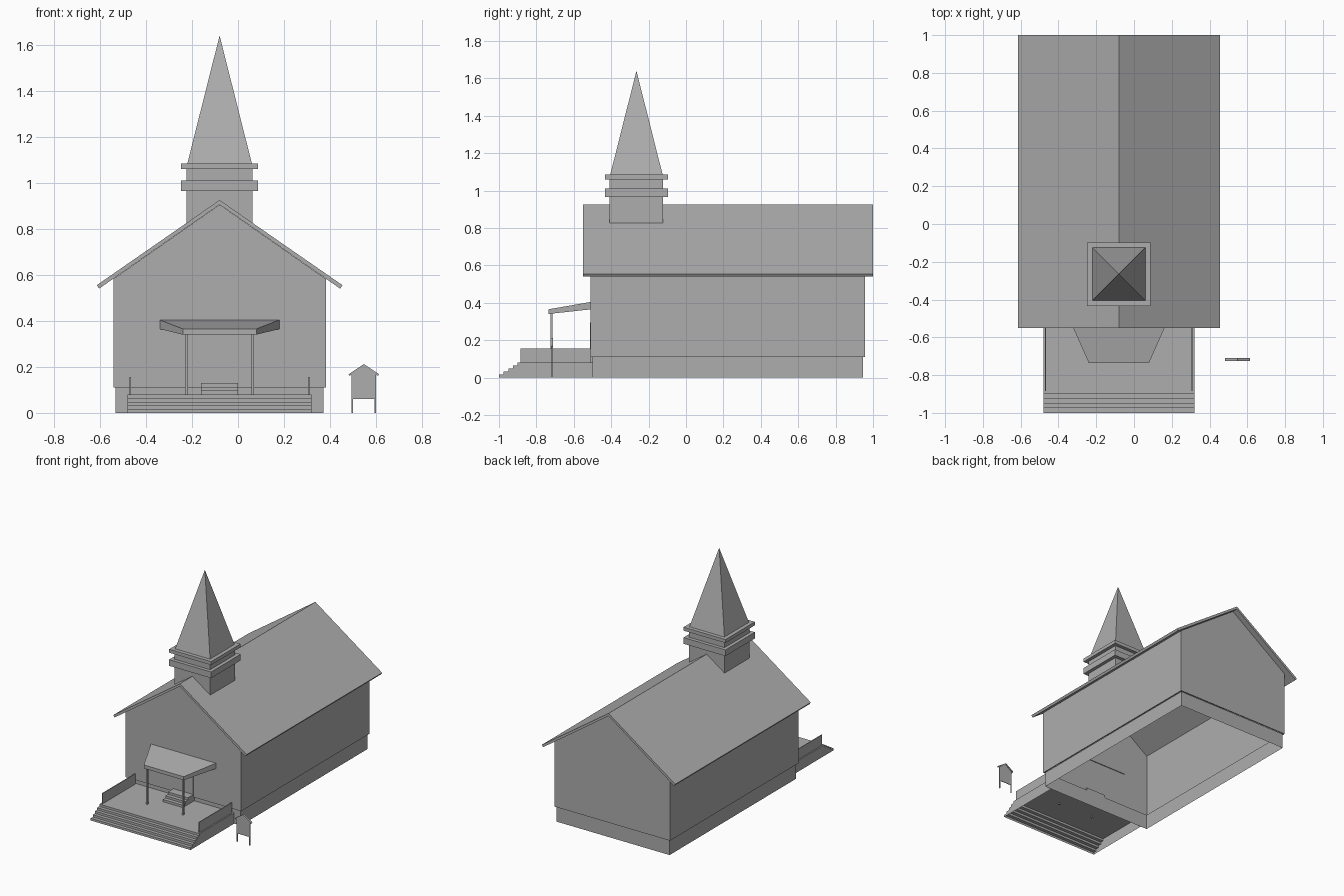
import bpy
import bmesh
from mathutils import Vector

cube = bpy.data.objects.get("Cube")
if cube:
    bpy.data.objects.remove(cube, do_unlink=True)

grey = bpy.data.materials.new("plain_grey")
grey.use_nodes = True
colour = (0.42, 0.42, 0.42, 1)
grey.diffuse_color = colour
grey.node_tree.nodes["Principled BSDF"].inputs["Base Color"].default_value = colour

CX = -0.08          # centre line of the building
FRONT = -0.51       # front wall
TOWER_Y = -0.265


def finish(name, bm):
    mesh = bpy.data.meshes.new(name)
    bm.to_mesh(mesh)
    bm.free()
    mesh.materials.append(grey)
    obj = bpy.data.objects.new(name, mesh)
    bpy.context.collection.objects.link(obj)
    return obj


def prism(points, start, end, axis="y"):
    """Extrude an (x, z) profile along y, or a (y, z) profile along x."""
    bm = bmesh.new()
    place = (lambda p, d: (p[0], d, p[1])) if axis == "y" else (lambda p, d: (d, p[0], p[1]))
    face = bm.faces.new([bm.verts.new(place(p, start)) for p in points])
    out = bmesh.ops.extrude_face_region(bm, geom=[face], use_keep_orig=True)
    shift = Vector(place((0, 0), end - start))
    bmesh.ops.translate(bm, vec=shift, verts=[v for v in out["geom"] if isinstance(v, bmesh.types.BMVert)])
    bmesh.ops.recalc_face_normals(bm, faces=bm.faces)
    return bm


def box_mesh(x0, x1, y0, y1, z0, z1):
    return prism([(x0, z0), (x1, z0), (x1, z1), (x0, z1)], y0, y1)


def box(name, *bounds):
    return finish(name, box_mesh(*bounds))


def drop_faces(bm, test):
    bm.normal_update()
    bmesh.ops.delete(bm, geom=[f for f in bm.faces if test(f.normal.z)], context="FACES")


def gable(cx, half, low, eave, peak):
    return [(cx - half, low), (cx + half, low), (cx + half, eave), (cx, peak), (cx - half, eave)]


def chevron(cx, half, eave, peak, thick, lean):
    return [(cx - half, eave), (cx, peak), (cx + half, eave),
            (cx + half - lean, eave - thick), (cx, peak - thick * 1.3), (cx - half + lean, eave - thick)]


# Hollow walls with a narrow ledge under them
walls = prism(gable(CX, 0.462, 0.11, 0.582, 0.905), FRONT, 0.957)
walls.normal_update()
floor = [f for f in walls.faces if f.normal.z < -0.9]
bmesh.ops.inset_region(walls, faces=floor, thickness=0.01)
bmesh.ops.delete(walls, geom=floor, context="FACES")
drop_faces(walls, lambda z: z > 0.3)
finish("walls", walls)

# Foundation, open above and below
foundation = box_mesh(CX - 0.452, CX + 0.452, -0.50, 0.947, 0, 0.11)
drop_faces(foundation, lambda z: abs(z) > 0.9)
finish("foundation", foundation)

# Main roof
finish("main_roof", prism(chevron(CX, 0.534, 0.555, 0.925, 0.015, 0.01), -0.55, 1.0))

# Steeple: base cut to sit on the ridge, two bands and a spire
base = [(CX - 0.143, 0.82), (CX, 0.915), (CX + 0.143, 0.82), (CX + 0.143, 1.07), (CX - 0.143, 1.07)]
finish("steeple_base", prism(base, TOWER_Y - 0.143, TOWER_Y + 0.143))
for name, low, high in (("lower_band", 0.965, 1.01), ("upper_band", 1.06, 1.085)):
    box(name, CX - 0.168, CX + 0.168, TOWER_Y - 0.168, TOWER_Y + 0.168, low, high)
spire = box_mesh(CX - 0.14, CX + 0.14, TOWER_Y - 0.14, TOWER_Y + 0.14, 1.085, 1.64)
bmesh.ops.pointmerge(spire, verts=[v for v in spire.verts if v.co.z > 1.5], merge_co=(CX, TOWER_Y, 1.64))
finish("spire", spire)


def stairs(name, x0, x1, y0, y1, z0, rise, run, count):
    """Steps climbing towards the back, open underneath."""
    profile = [(y0, z0)]
    for i in range(count):
        profile += [(y0 + i * run, z0 + (i + 1) * rise),
                    (y0 + (i + 1) * run if i < count - 1 else y1, z0 + (i + 1) * rise)]
    profile.append((y1, z0))
    bm = prism(profile, x0, x1, "x")
    drop_faces(bm, lambda z: z < -0.9)
    finish(name, bm)


# Porch deck with its wide front steps, and the small steps at the door
stairs("porch_deck", CX - 0.4, CX + 0.4, -1.0, -0.50, 0, 0.016, 0.025, 5)
stairs("door_steps", CX - 0.08, CX + 0.08, -0.63, -0.50, 0.08, 0.0165, 0.028, 3)
box("door", CX - 0.08, CX + 0.08, FRONT - 0.003, FRONT, 0.13, 0.295)

# Porch side panels and canopy posts
for side, name in ((-1, "right"), (1, "left")):
    x = CX + side * 0.388
    box(name + "_porch_panel", x - 0.003, x + 0.003, -0.885, FRONT, 0.08, 0.155)
    x = CX + side * 0.144
    box(name + "_canopy_post", x - 0.006, x + 0.006, -0.725, -0.713, 0.07, 0.345)

# Canopy: a slab that slopes and narrows towards the front
canopy = box_mesh(CX - 0.262, CX + 0.262, -0.735, FRONT + 0.005, 0.365, 0.405)
for v in canopy.verts:
    if v.co.y < -0.7:
        v.co.x = CX + (v.co.x - CX) * 0.61
        v.co.z = 0.365 if v.co.z > 0.38 else 0.34
finish("canopy", canopy)

# Notice board beside the porch
SX, SY = 0.547, -0.717
finish("notice_board", prism(gable(SX, 0.047, 0.06, 0.172, 0.203), SY - 0.002, SY + 0.002))
finish("notice_board_roof", prism(chevron(SX, 0.066, 0.168, 0.212, 0.007, 0.004), SY - 0.007, SY + 0.007))
for side, name in ((-1, "right"), (1, "left")):
    x = SX + side * 0.05
    box(name + "_notice_post", x - 0.003, x + 0.003, SY - 0.003, SY + 0.003, 0, 0.175)
